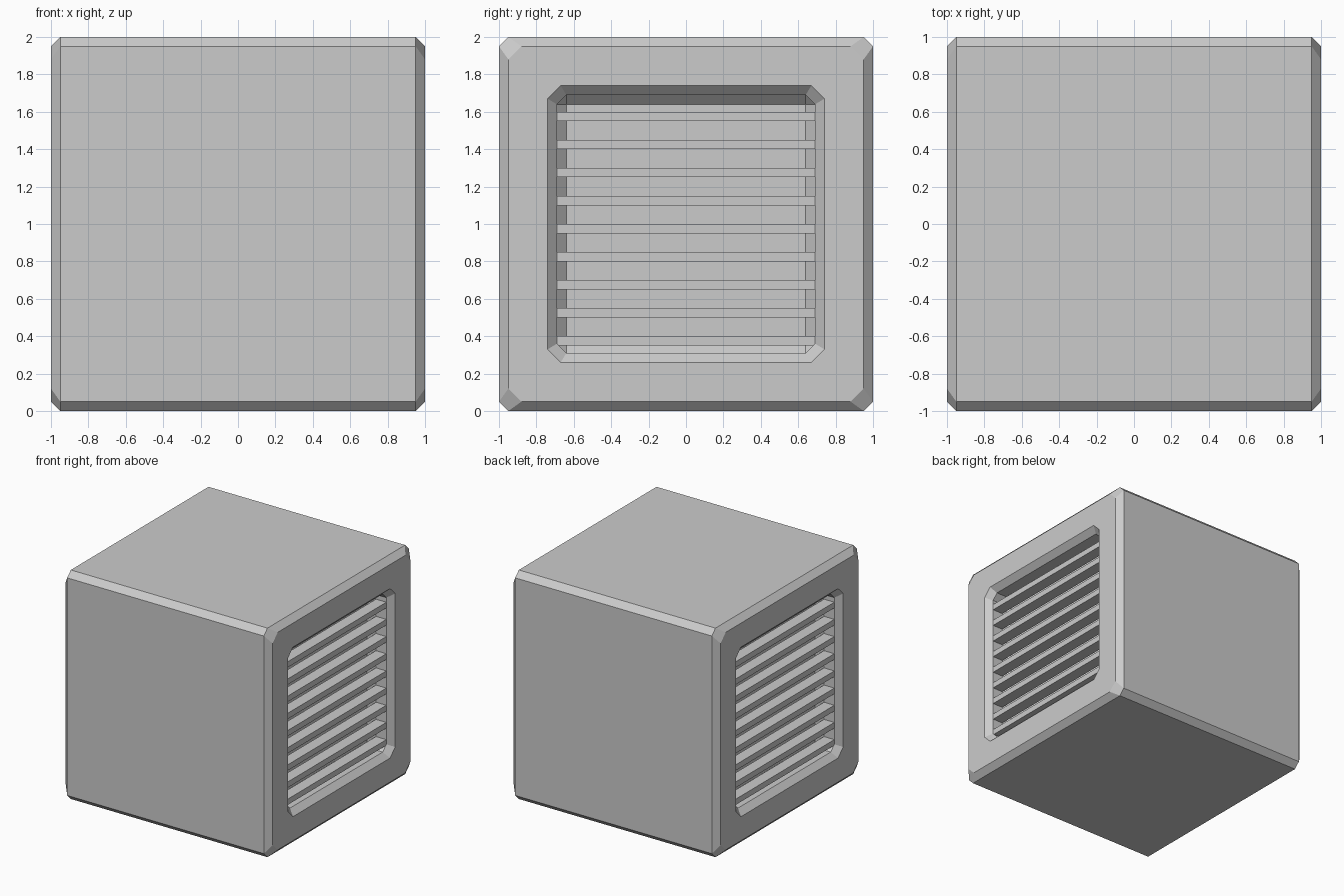
import bpy, bmesh

if "Cube" in bpy.data.objects:
    bpy.data.objects.remove(bpy.data.objects["Cube"])


def finish(bm, name):
    bmesh.ops.remove_doubles(bm, verts=bm.verts, dist=1e-4)
    bmesh.ops.dissolve_degenerate(bm, edges=bm.edges, dist=1e-4)
    bmesh.ops.recalc_face_normals(bm, faces=bm.faces)
    mesh = bpy.data.meshes.new(name)
    bm.to_mesh(mesh)
    bm.free()
    obj = bpy.data.objects.new(name, mesh)
    bpy.context.collection.objects.link(obj)
    return obj


def cut_square(bm, x, h, c):
    """Ring of 8 points: square of half size h with corners cut by c."""
    k = h - c
    pts = [(k, h), (h, k), (h, -k), (k, -h), (-k, -h), (-h, -k), (-h, k), (-k, h)]
    return [bm.verts.new((x, y, z + 1)) for y, z in pts]


# Housing: one loft from the right recess floor, over the rim, to the left recess floor
half = [(0.80, 0.64, 0), (0.85, 0.69, 0.05), (0.95, 0.69, 0.05),
        (1.0, 0.74, 0.07), (1.0, 0.95, 0.07), (0.95, 1.0, 0.05)]
profile = half + [(-x, h, c) for x, h, c in reversed(half)]
bm = bmesh.new()
rings = [cut_square(bm, *p) for p in profile]
for a, b in zip(rings, rings[1:]):
    for i in range(8):
        j = (i + 1) % 8
        bm.faces.new((a[i], a[j], b[j], b[i]))
for ring in (rings[0], rings[-1]):
    bm.faces.new(ring[0::2])  # square recess floor
finish(bm, "vent_housing")

# Slats: nine flat bars in each recess
for side, sx in (("right", 1), ("left", -1)):
    for n in range(9):
        bm = bmesh.new()
        bmesh.ops.create_cube(bm, size=1)
        for v in bm.verts:
            v.co = (sx * 0.90 + v.co.x * 0.10, v.co.y * 1.38, 0.375 + 0.15 * n + v.co.z * 0.05)
        finish(bm, f"{side}_slat_{n + 1}")
